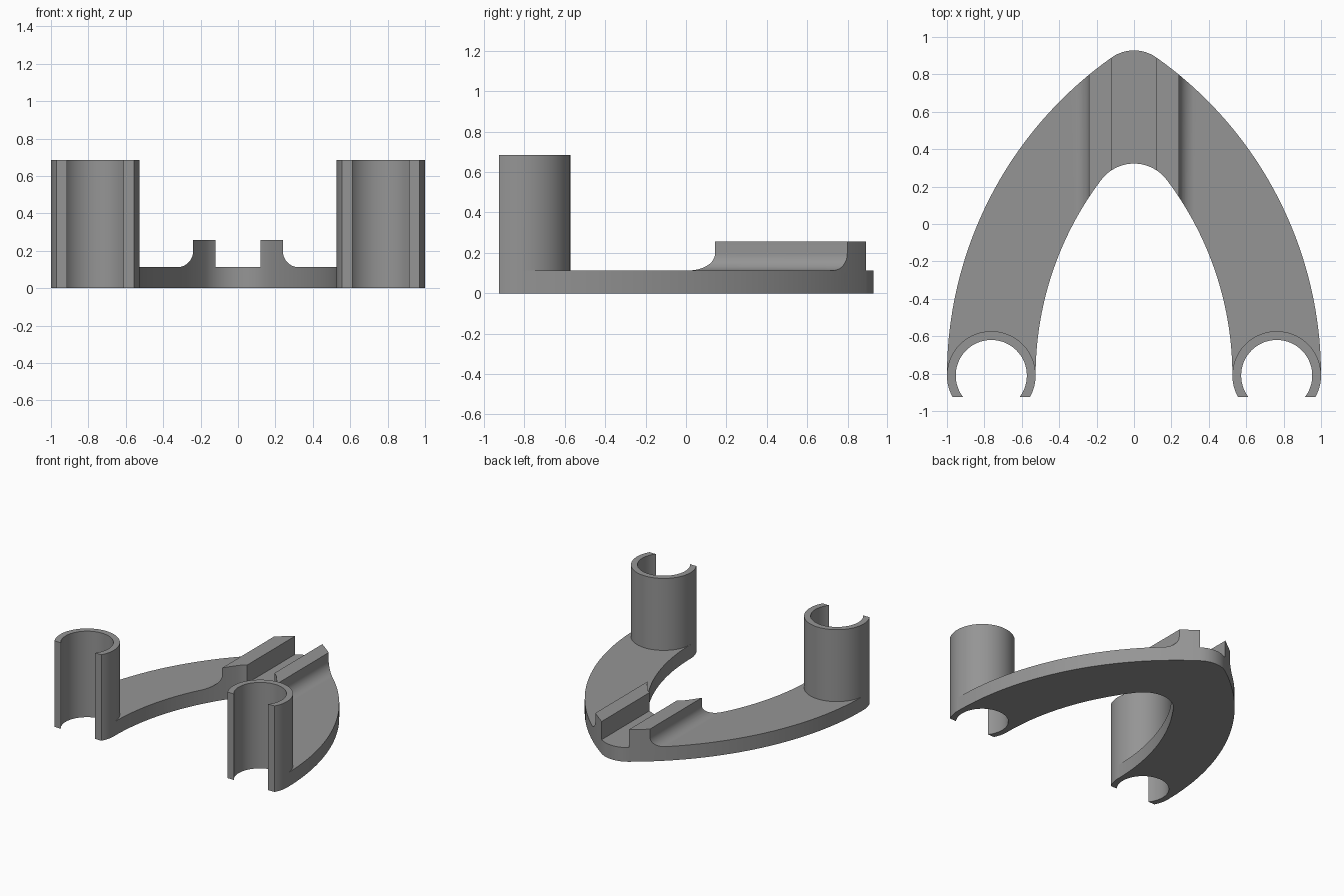
import bpy, bmesh, math

if "Cube" in bpy.data.objects:
    bpy.data.objects.remove(bpy.data.objects["Cube"])

# Main dimensions
CLIP_X, CLIP_Y, R_OUT, R_IN = 0.763, -0.81, 0.237, 0.19
FRONT, PLATE_H, RAIL_H, CLIP_H = -0.925, 0.112, 0.257, 0.685

grey = bpy.data.materials.new("grey plastic")
grey.diffuse_color = (0.3, 0.3, 0.3, 1)
grey.use_nodes = True
grey.node_tree.nodes["Principled BSDF"].inputs["Base Color"].default_value = grey.diffuse_color


def arc(cx, cy, r, a0, a1, n):
    """Points on an arc, angles in radians."""
    return [(cx + r * math.cos(a0 + (a1 - a0) * i / n),
             cy + r * math.sin(a0 + (a1 - a0) * i / n)) for i in range(n + 1)]


def prism(name, pts, place, vec):
    """Extrude a closed 2D profile along vec."""
    bm = bmesh.new()
    face = bm.faces.new([bm.verts.new(place(*p)) for p in pts])
    top = bmesh.ops.extrude_face_region(bm, geom=[face])
    bmesh.ops.translate(bm, vec=vec,
                        verts=[v for v in top["geom"] if isinstance(v, bmesh.types.BMVert)])
    bmesh.ops.recalc_face_normals(bm, faces=bm.faces)
    me = bpy.data.meshes.new(name)
    bm.to_mesh(me)
    bm.free()
    me.materials.append(grey)
    ob = bpy.data.objects.new(name, me)
    bpy.context.collection.objects.link(ob)
    return ob


def boolean(ob, other, op):
    mod = ob.modifiers.new(op.lower(), 'BOOLEAN')
    mod.operation, mod.object, mod.solver = op, other, 'EXACT'
    bpy.context.view_layer.objects.active = ob
    bpy.ops.object.modifier_apply(modifier=mod.name)
    bpy.data.objects.remove(other)


def half_arch(cx, edge_x, tip_x):
    """Side arc from the clip up to tip_x, then a tangent rounded tip to x = 0."""
    r = cx + edge_x
    end = math.pi - math.acos((cx + tip_x) / r)
    side = arc(cx, CLIP_Y, r, math.pi, end, 40)
    tip_r = tip_x / -math.cos(end)
    tip_y = side[-1][1] - tip_r * math.sin(end)
    return side + arc(0, tip_y, tip_r, end, math.pi / 2, 10)[1:]


def full_arch(*args):
    half = half_arch(*args)
    return half + [(-x, y) for x, y in half[-2::-1]]


# Arched plate outline, notched around each clip
mid = (R_OUT + R_IN) / 2
outline = full_arch(1.082, 1.0, 0.12)
outline += arc(CLIP_X, CLIP_Y, mid, 0, math.pi, 32)
outline += full_arch(1.208, 0.526, 0.175)[::-1]
outline += arc(-CLIP_X, CLIP_Y, mid, 0, math.pi, 32)
frame = prism("arched_frame", outline, lambda x, y: (x, y, -0.1), (0, 0, 1))

# Cross-section: flat plate with two rails, filleted on their outer sides
fr = 0.085
right = [(0.12, PLATE_H), (0.12, RAIL_H), (0.24, RAIL_H)]
right += arc(0.24 + fr, PLATE_H + fr, fr, math.pi, 1.5 * math.pi, 12)
right += [(1.2, PLATE_H), (1.2, 0)]
section = right + [(-x, z) for x, z in right[::-1]]
rails = prism("rail_section", section, lambda x, z: (x, -1.2, z), (0, 2.4, 0))
boolean(frame, rails, 'INTERSECT')

# Open C-shaped clips
for side in (-1, 1):
    a = math.asin((CLIP_Y - FRONT) / R_OUT)
    b = math.asin((CLIP_Y - FRONT) / R_IN)
    ring = arc(side * CLIP_X, CLIP_Y, R_OUT, -a, math.pi + a, 64)
    ring += arc(side * CLIP_X, CLIP_Y, R_IN, math.pi + b, -b, 64)
    clip = prism("clip", ring, lambda x, y: (x, y, 0), (0, 0, CLIP_H))
    boolean(frame, clip, 'UNION')

# Smooth curved walls, keep hard edges
bpy.ops.object.select_all(action='DESELECT')
frame.select_set(True)
bpy.context.view_layer.objects.active = frame
bpy.ops.object.shade_smooth_by_angle(angle=math.radians(25))
